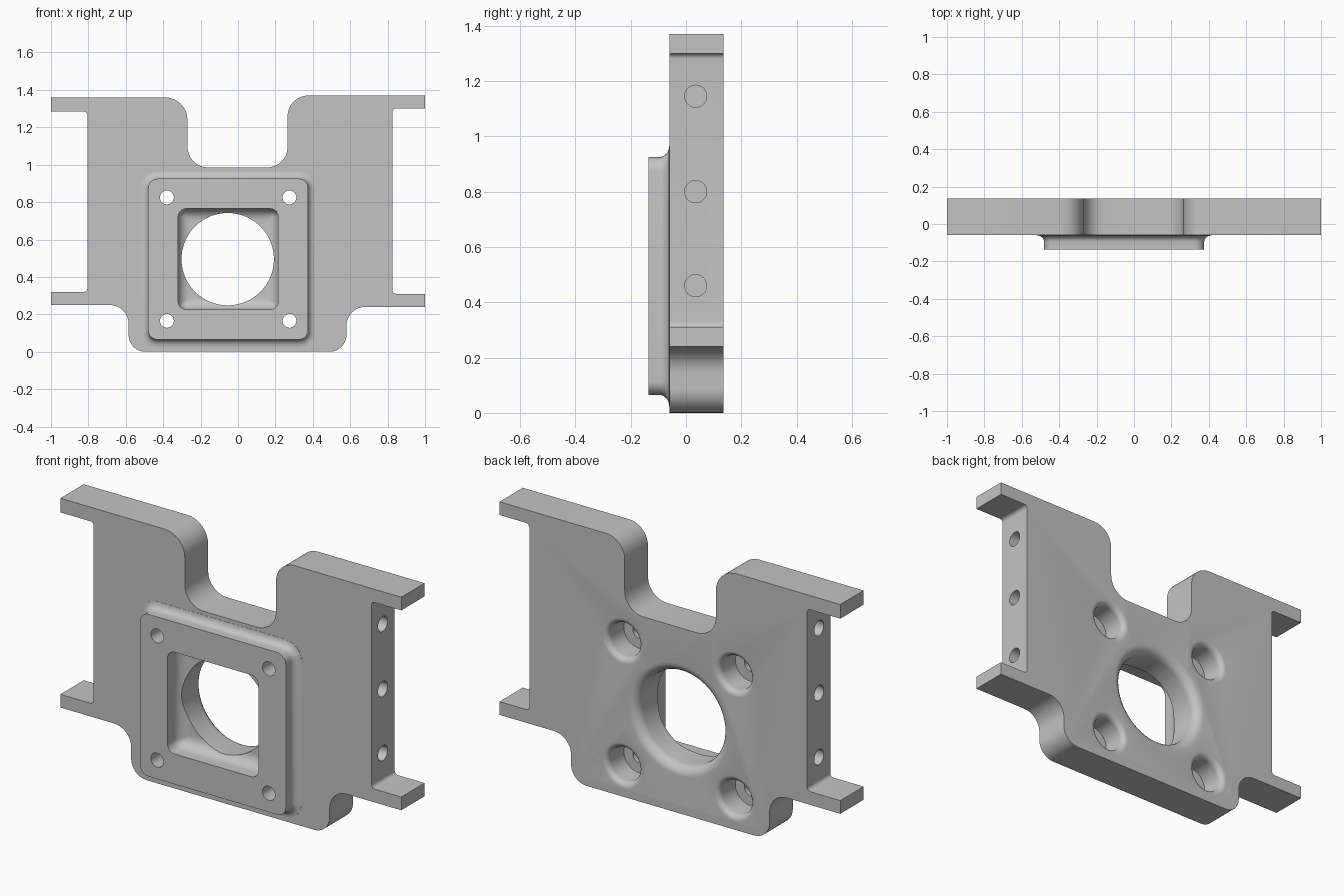
import bpy, bmesh, math
from mathutils import Vector

if "Cube" in bpy.data.objects:
    bpy.data.objects.remove(bpy.data.objects["Cube"])

FRONT, BACK, PAD = -0.06, 0.135, -0.135      # plate front, plate back, pad front (y)

grey = bpy.data.materials.new("machined grey")
grey.diffuse_color = (0.55, 0.55, 0.55, 1)
grey.use_nodes = True
grey.node_tree.nodes["Principled BSDF"].inputs["Base Color"].default_value = grey.diffuse_color


def rounded(corners, seg=8):
    """Right-angled outline of (x, z, radius) corners with filleted corners."""
    pts, n = [], len(corners)
    for i, (x, z, r) in enumerate(corners):
        p = Vector((x, z))
        if r == 0:
            pts.append(p)
            continue
        d1 = (p - Vector(corners[i - 1][:2])).normalized()
        d2 = (Vector(corners[(i + 1) % n][:2]) - p).normalized()
        c = p - d1 * r + d2 * r
        for k in range(seg + 1):
            t = math.pi / 2 * k / seg
            pts.append(c + d1 * r * math.sin(t) - d2 * r * math.cos(t))
    return pts


def rect(x0, x1, z0, z1, r, grow=0.0):
    x0, x1, z0, z1 = x0 - grow, x1 + grow, z0 - grow, z1 + grow
    r = max(r + grow, 0.012)
    return rounded([(x0, z0, r), (x1, z0, r), (x1, z1, r), (x0, z1, r)])


def circle(cx, cz, r, seg=48):
    return [Vector((cx + r * math.cos(2 * math.pi * k / seg),
                    cz + r * math.sin(2 * math.pi * k / seg))) for k in range(seg)]


def loft(name, rings):
    """Closed solid through a list of (outline, y) sections."""
    bm = bmesh.new()
    loops = [[bm.verts.new((p.x, y, p.y)) for p in pts] for pts, y in rings]
    bm.faces.new(loops[0])
    bm.faces.new(loops[-1])
    n = len(loops[0])
    for a, b in zip(loops, loops[1:]):
        for i in range(n):
            bm.faces.new((a[i], a[(i + 1) % n], b[(i + 1) % n], b[i]))
    bmesh.ops.recalc_face_normals(bm, faces=bm.faces)
    me = bpy.data.meshes.new(name)
    bm.to_mesh(me)
    bm.free()
    me.materials.append(grey)
    ob = bpy.data.objects.new(name, me)
    bpy.context.collection.objects.link(ob)
    return ob


def combine(target, other, op):
    bpy.context.view_layer.objects.active = target
    mod = target.modifiers.new(op, 'BOOLEAN')
    mod.operation, mod.object, mod.solver = op, other, 'EXACT'
    bpy.ops.object.modifier_apply(modifier=mod.name)
    bpy.data.objects.remove(other)


def flared(cx, cz, r, f, y0, seg):
    """Bore from y0 to the back face, its rear rim rounded by radius f."""
    arc = [math.pi / 2 * k / 6 for k in range(7)]
    rings = [(circle(cx, cz, r, seg), y0)]
    rings += [(circle(cx, cz, r + f * (1 - math.cos(a)), seg), BACK - f + f * math.sin(a))
              for a in arc]
    rings.append((circle(cx, cz, r + f, seg), BACK + 0.05))
    return loft("bore_cutter", rings)


# Main plate with side lugs and top notch
outline = rounded([
    (-0.585, 0, 0.09), (0.58, 0, 0.09), (0.58, 0.24, 0.10), (1, 0.24, 0),
    (1, 0.31, 0), (0.825, 0.31, 0.02), (0.825, 1.30, 0.02), (1, 1.30, 0),
    (1, 1.37, 0), (0.265, 1.37, 0.11), (0.265, 0.985, 0.11), (-0.27, 0.985, 0.11),
    (-0.27, 1.36, 0.12), (-1, 1.36, 0), (-1, 1.285, 0), (-0.805, 1.285, 0.02),
    (-0.805, 0.32, 0.02), (-1, 0.32, 0), (-1, 0.25, 0), (-0.585, 0.25, 0.10)])
plate = loft("mounting_plate", [(outline, FRONT), (outline, BACK)])

# Raised square pad with a filleted foot
pad_box = (-0.48, 0.375, 0.065, 0.925, 0.05)
sections = [(rect(*pad_box), PAD)]
for k in range(7):
    a = math.pi / 2 * k / 6
    sections.append((rect(*pad_box, 0.04 * (1 - math.cos(a))), -0.097 + 0.036 * math.sin(a)))
sections.append((rect(*pad_box, 0.04), -0.03))
combine(plate, loft("pad", sections), 'UNION')

# Square pocket with a rounded floor
pocket_box = (-0.32, 0.215, 0.225, 0.765, 0.045)
sections = [(rect(*pocket_box), PAD - 0.05)]
for k in range(7):
    a = math.pi / 2 * k / 6
    sections.append((rect(*pocket_box, -0.06 * (1 - math.cos(a))), -0.085 + 0.06 * math.sin(a)))
combine(plate, loft("pocket_cutter", sections), 'DIFFERENCE')

# Central bore
combine(plate, flared(-0.055, 0.495, 0.247, 0.05, -0.08, 64), 'DIFFERENCE')

# Four screw holes, counterbored from the back
for x in (-0.38, 0.275):
    for z in (0.165, 0.825):
        combine(plate, flared(x, z, 0.09, 0.03, 0.0, 32), 'DIFFERENCE')
        hole = circle(x, z, 0.037, 24)
        combine(plate, loft("screw_cutter", [(hole, PAD - 0.05), (hole, 0.05)]), 'DIFFERENCE')

# Three blind holes in each side wall
for side in (-1, 1):
    for z in (0.46, 0.80, 1.145):
        bpy.ops.mesh.primitive_cylinder_add(
            vertices=24, radius=0.04, depth=0.4,
            location=(side * 0.80, 0.035, z), rotation=(0, math.pi / 2, 0))
        drill = bpy.context.object
        drill.data.materials.append(grey)
        combine(plate, drill, 'DIFFERENCE')

# Smooth curved walls, keep hard edges
bpy.ops.object.select_all(action='DESELECT')
plate.select_set(True)
bpy.context.view_layer.objects.active = plate
bpy.ops.object.shade_smooth_by_angle(angle=math.radians(30))
